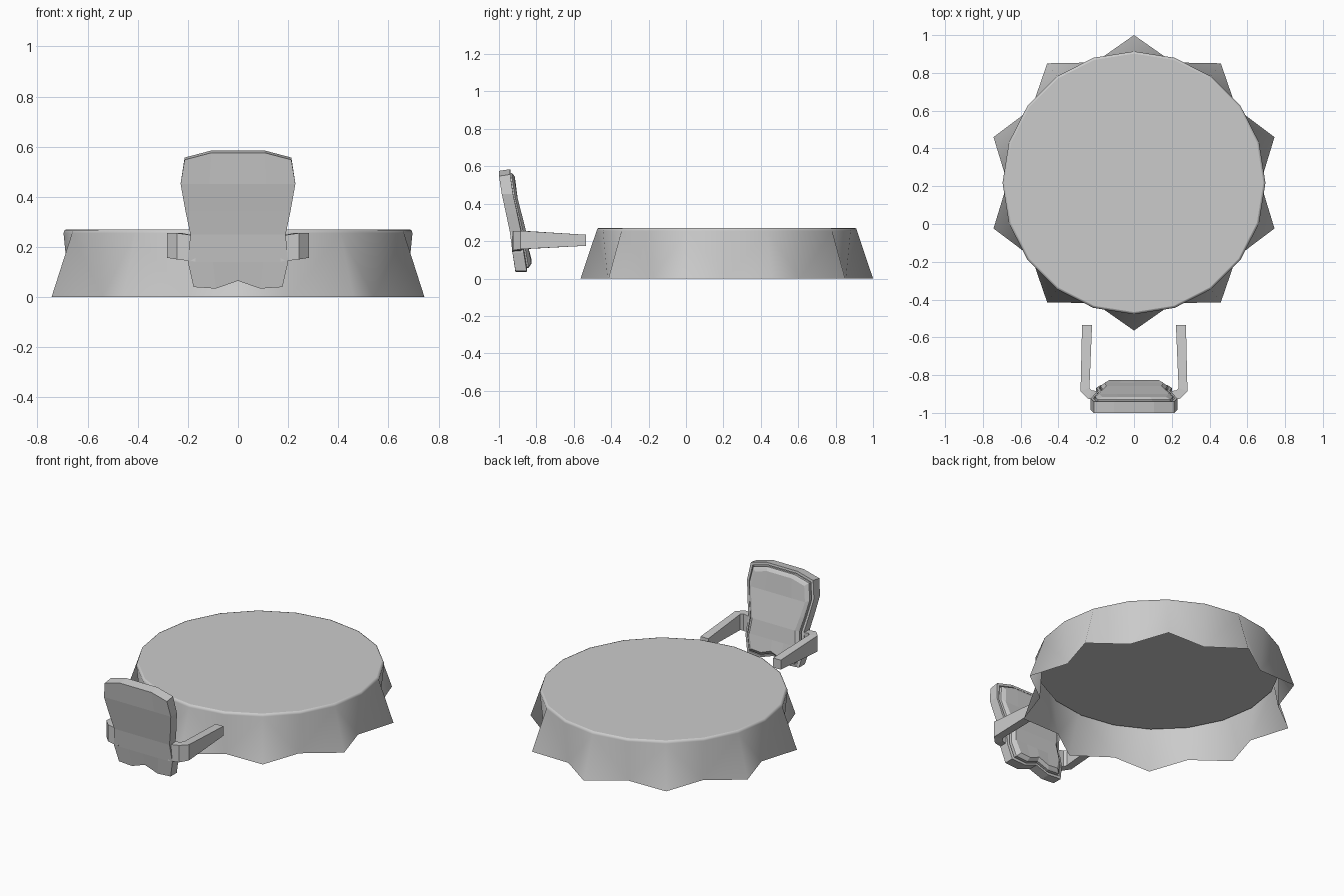
import bpy
from math import cos, sin, radians

if "Cube" in bpy.data.objects:
    bpy.data.objects.remove(bpy.data.objects["Cube"])


def make_object(name, verts, faces, smooth=None):
    mesh = bpy.data.meshes.new(name)
    mesh.from_pydata(verts, [], faces)
    mesh.update()
    obj = bpy.data.objects.new(name, mesh)
    bpy.context.collection.objects.link(obj)
    if smooth:
        for p in mesh.polygons:
            p.use_smooth = smooth(p)
    return obj


# Table cloth: 20-sided round top with a rounded rim and a ten-pointed hem, open below
N, CY = 20, 0.218
rings = [((0.684, 0.684), 0.27), ((0.692, 0.692), 0.267),
         ((0.696, 0.696), 0.255), ((0.782, 0.67), 0.0)]
verts, faces = [], [tuple(range(N))]
for radii, z in rings:
    for i in range(N):
        a = radians(90 + 18 * i)
        r = radii[i % 2]
        verts.append((r * cos(a), CY + r * sin(a), z))
for k in range(len(rings) - 1):
    for i in range(N):
        j = (i + 1) % N
        a, b, c, d = k * N + i, (k + 1) * N + i, (k + 1) * N + j, k * N + j
        # pleats fold inwards: the crease runs from above a point to the next valley
        faces += [(a, b, c), (a, c, d)] if i % 2 == 0 else [(a, b, d), (b, c, d)]
make_object("table_cloth", verts, faces, lambda p: len(p.vertices) == 3)

# Underside of the table top, seen through the open bottom
under = [(0.69 * cos(radians(18 * i)), CY + 0.69 * sin(radians(18 * i)), 0.215) for i in range(N)]
under = [(x * 0.985, CY + (y - CY) * 0.985, z) for x, y, z in under]
make_object("table_underside", under, [tuple(reversed(range(N)))])

# Chair back outline: height, half width, rear y for each row, top to bottom
ROWS = [(0.555, 0.213, -1.0), (0.452, 0.229, -0.985), (0.345, 0.21, -0.962),
        (0.25, 0.19, -0.942), (0.14, 0.2, -0.928), (0.04, 0.177, -0.912)]
COLS = [-1, -0.5, 0, 0.5, 1]
LIFT = {0: [0, 0.028, 0.028, 0.028, 0], 5: [0, -0.006, 0.025, -0.006, 0]}


def padded_panel(name, layers):
    """Closed panel following the back outline; layers are (inset, forward offset)."""
    nr, nc = len(ROWS), len(COLS)
    size = nr * nc
    verts, faces = [], []
    for inset, forward in layers:
        for r, (z, w, y) in enumerate(ROWS):
            for c, f in enumerate(COLS):
                zz = z + LIFT.get(r, [0] * nc)[c]
                zz = 0.31 + (zz - 0.31) * (1 - inset / 0.27)
                if r == 0:
                    zz += 0.15 * (forward - 0.05)
                verts.append((f * (w - inset), y + forward, zz))
    # rear and front skins
    last = (len(layers) - 1) * size
    for r in range(nr - 1):
        for c in range(nc - 1):
            q = [r * nc + c, (r + 1) * nc + c, (r + 1) * nc + c + 1, r * nc + c + 1]
            faces.append(tuple(q))
            faces.append(tuple(last + v for v in reversed(q)))
    # side walls around the outline
    rim = list(range(nc)) + [r * nc + nc - 1 for r in range(1, nr)]
    rim += [(nr - 1) * nc + c for c in range(nc - 2, -1, -1)]
    rim += [r * nc for r in range(nr - 2, 0, -1)]
    for k in range(len(layers) - 1):
        a, b = k * size, (k + 1) * size
        for i, v in enumerate(rim):
            u = rim[(i + 1) % len(rim)]
            faces.append((a + v, a + u, b + u, b + v))
    return make_object(name, verts, faces)


padded_panel("chair_back_shell", [(0, 0), (0, 0.06), (0.014, 0.062), (0.016, 0.052)])
padded_panel("chair_back_cushion", [(0.022, 0.045), (0.022, 0.07), (0.03, 0.076), (0.044, 0.085)])

# Armrests: outer xy, inner xy, bottom z, top z along the arm
ARM = [((0.17, -0.93), (0.17, -0.885), 0.142, 0.245),
       ((0.243, -0.925), (0.222, -0.882), 0.15, 0.255),
       ((0.283, -0.885), (0.236, -0.868), 0.157, 0.255),
       ((0.275, -0.535), (0.222, -0.535), 0.175, 0.234)]
for side, s in (("left", -1), ("right", 1)):
    verts, faces = [], [(0, 1, 2, 3)]
    for o, i, lo, hi in ARM:
        verts += [(s * o[0], o[1], lo), (s * o[0], o[1], hi),
                  (s * i[0], i[1], hi), (s * i[0], i[1], lo)]
    for k in range(0, 4 * (len(ARM) - 1), 4):
        for e in range(4):
            n = (e + 1) % 4
            faces.append((k + e, k + 4 + e, k + 4 + n, k + n))
    faces.append((15, 14, 13, 12))
    if s > 0:
        faces = [tuple(reversed(f)) for f in faces]
    make_object(side + "_armrest", verts, faces)
